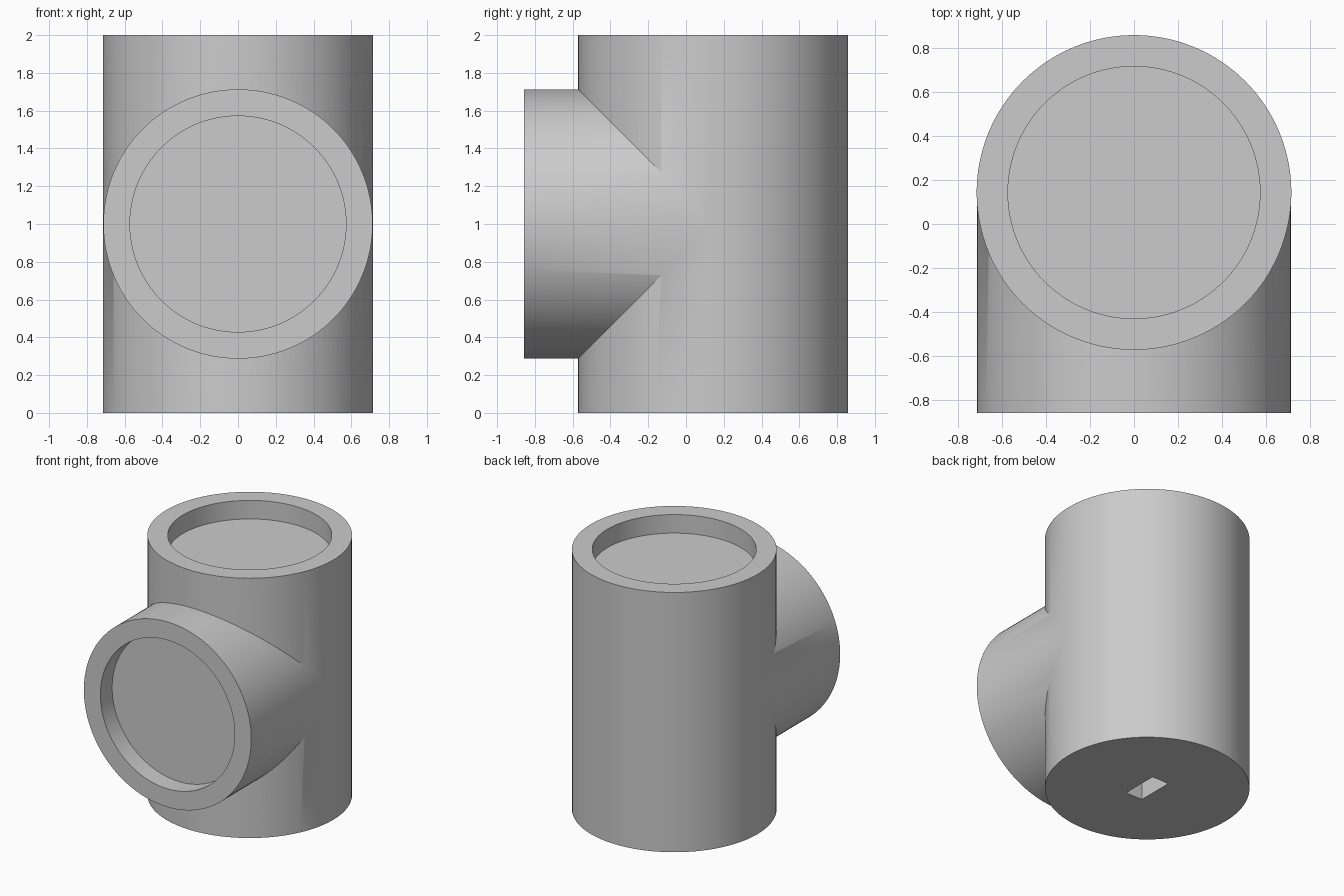
import bpy
from math import pi

cube = bpy.data.objects.get("Cube")
if cube:
    bpy.data.objects.remove(cube, do_unlink=True)

RADIUS = 0.714     # outer radius of both pipes
BORE = 0.572       # radius of the end recesses
DEPTH = 0.143      # recess depth, also the wall thickness
AXIS_Y = 0.143     # upright pipe axis

grey = bpy.data.materials.new("plain grey")
grey.use_nodes = True
colour = (0.6, 0.6, 0.6, 1)
grey.diffuse_color = colour
grey.node_tree.nodes["Principled BSDF"].inputs["Base Color"].default_value = colour


def cylinder(name, radius, length, location, along_y=False):
    bpy.ops.mesh.primitive_cylinder_add(
        vertices=128, radius=radius, depth=length, location=location,
        rotation=(pi / 2 if along_y else 0, 0, 0))
    obj = bpy.context.object
    obj.name = name
    return obj


def combine(target, tool, operation):
    """Apply a boolean to the target and discard the tool."""
    tool.hide_render = True
    mod = target.modifiers.new(operation.lower(), "BOOLEAN")
    mod.operation = operation
    mod.solver = "EXACT"
    mod.object = tool
    bpy.context.view_layer.objects.active = target
    bpy.ops.object.modifier_apply(modifier=mod.name)
    bpy.data.objects.remove(tool, do_unlink=True)


# Upright pipe with a side branch towards the front
tee = cylinder("pipe_tee", RADIUS, 2, (0, AXIS_Y, 1))
branch = cylinder("branch", RADIUS - 0.001, 1, (0, AXIS_Y - 0.5, 1), True)
combine(tee, branch, "UNION")

# Shallow round recesses in the top and front ends
combine(tee, cylinder("top_recess", BORE, 2 * DEPTH, (0, AXIS_Y, 2)), "DIFFERENCE")
combine(tee, cylinder("front_recess", BORE, 2 * DEPTH, (0, -0.857, 1), True), "DIFFERENCE")

# Rectangular socket in the underside
bpy.ops.mesh.primitive_cube_add(size=1, location=(0, AXIS_Y, 0))
socket = bpy.context.object
socket.name = "socket"
socket.scale = (0.143, 0.286, 0.572)
combine(tee, socket, "DIFFERENCE")

# Smooth walls, crisp rims
tee.data.materials.clear()
tee.data.materials.append(grey)
for face in tee.data.polygons:
    face.material_index = 0
bpy.ops.object.select_all(action="DESELECT")
tee.select_set(True)
bpy.context.view_layer.objects.active = tee
bpy.ops.object.shade_smooth_by_angle(angle=pi / 6)
